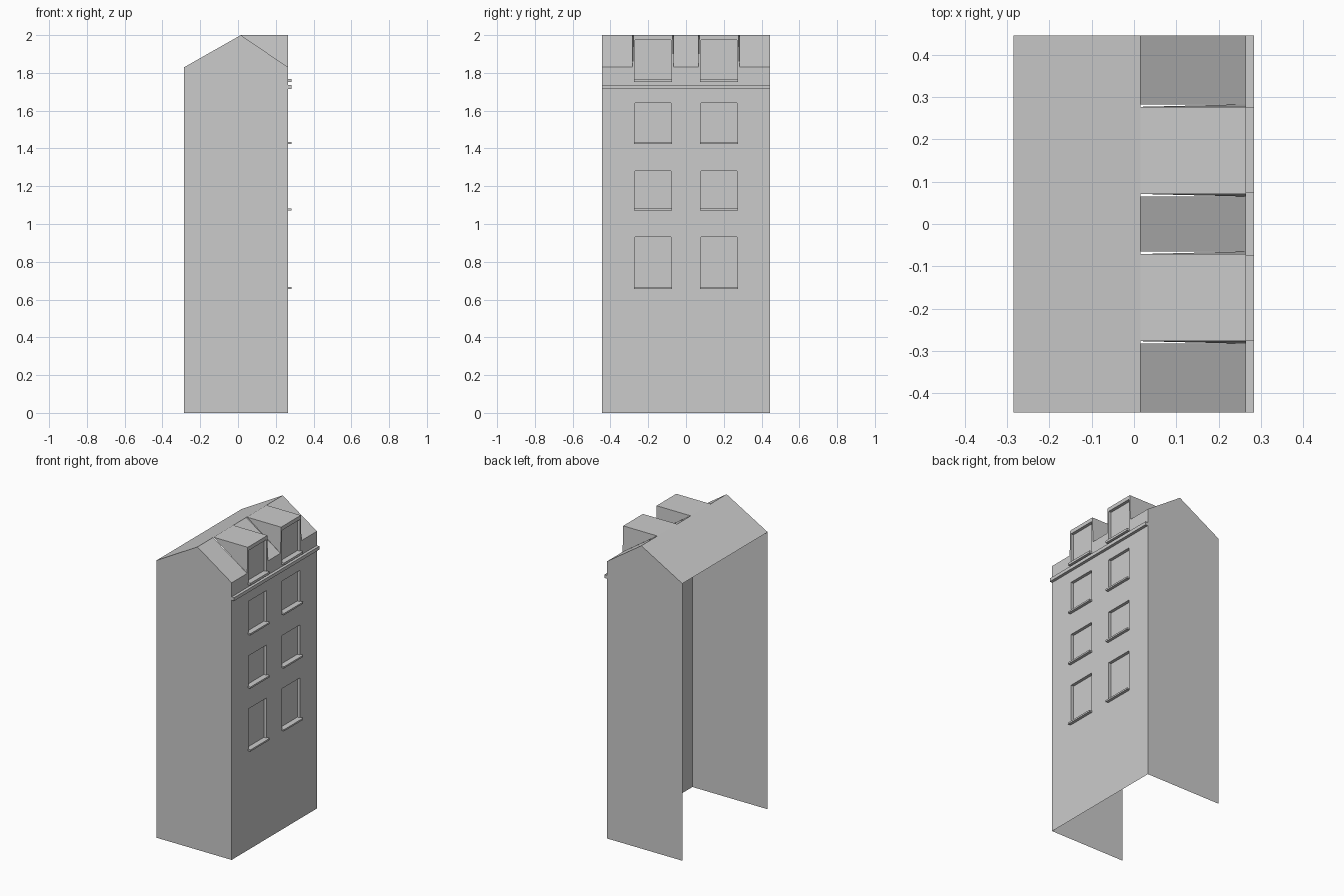
import bpy, bmesh

if "Cube" in bpy.data.objects:
    bpy.data.objects.remove(bpy.data.objects["Cube"])

# Overall dimensions
BACK, FRONT, RIDGE_X, HALF = -0.285, 0.265, 0.015, 0.445
EAVES, RIDGE = 1.83, 2.0
W0, W1 = 0.08, 0.27            # window span in |y|
D0, D1 = 0.065, 0.283          # dormer span in |y|
TAPER = 0.006                  # dormer cheeks lean in towards the top
RECESS, PROJ = 0.02, 0.284
WINDOWS = [(0.665, 0.93), (1.08, 1.28), (1.432, 1.64), (1.765, 1.975)]


def mesh_object(name, faces):
    """Make an object from a list of polygons, welding shared corners."""
    bm = bmesh.new()
    for pts in faces:
        bm.faces.new([bm.verts.new(p) for p in pts])
    bmesh.ops.remove_doubles(bm, verts=bm.verts, dist=1e-5)
    bmesh.ops.recalc_face_normals(bm, faces=bm.faces)
    me = bpy.data.meshes.new(name)
    bm.to_mesh(me)
    bm.free()
    ob = bpy.data.objects.new(name, me)
    bpy.context.collection.objects.link(ob)
    return ob


def box(name, y0, y1, z0, z1):
    """Moulding projecting from the front wall."""
    bpy.ops.mesh.primitive_cube_add(
        size=1, location=((FRONT + PROJ) / 2, (y0 + y1) / 2, (z0 + z1) / 2))
    ob = bpy.context.object
    ob.name = name
    ob.scale = (PROJ - FRONT, y1 - y0, z1 - z0)


def lean(y, z):
    """Shift dormer edges inwards above the eaves."""
    t = TAPER * max(0, z - EAVES) / (RIDGE - EAVES)
    shift = t if abs(abs(y) - D0) < 1e-6 else -t if abs(abs(y) - D1) < 1e-6 else 0
    return y + shift * (1 if y > 0 else -1)


# Gabled side walls (back and underside stay open)
gable = [(BACK, 0), (FRONT, 0), (FRONT, EAVES), (RIDGE_X, RIDGE), (BACK, EAVES)]
for name, s in (("left_side_wall", -1), ("right_side_wall", 1)):
    wall = mesh_object(name, [[(x, s * HALF, z) for x, z in gable][::s * -1]])

# Front wall grid with window openings, rising into the dormer fronts
ys = sorted(s * v for s in (-1, 1) for v in (D0, W0, W1, D1, HALF))
zs = sorted({0, EAVES, RIDGE} | {z for w in WINDOWS for z in w})
faces = []
for y0, y1 in zip(ys, ys[1:]):
    for z0, z1 in zip(zs, zs[1:]):
        ym, zm = abs(y0 + y1) / 2, (z0 + z1) / 2
        in_window = W0 < ym < W1 and any(a < zm < b for a, b in WINDOWS)
        above_eaves = zm > EAVES and not D0 < ym < D1
        if not in_window and not above_eaves:
            faces.append([(FRONT, lean(y, z), z) for y, z in
                          ((y0, z0), (y1, z0), (y1, z1), (y0, z1))])
front = mesh_object("front_wall", faces)

# Roof: back slope, front slope strips between the dormers
faces = [[(BACK, HALF, EAVES), (BACK, -HALF, EAVES),
          (RIDGE_X, -HALF, RIDGE), (RIDGE_X, HALF, RIDGE)]]
for y0, y1 in ((-HALF, -D1), (-D0, D0), (D1, HALF)):
    faces.append([(FRONT, y0, EAVES), (FRONT, y1, EAVES),
                  (RIDGE_X, y1, RIDGE), (RIDGE_X, y0, RIDGE)])
mesh_object("roof", faces)

# Dormers, recessed windows and sills, mirrored about y = 0
for s, side in ((-1, "left"), (1, "right")):
    a, b = lean(s * D0, RIDGE), lean(s * D1, RIDGE)
    faces = [[(RIDGE_X, a, RIDGE), (FRONT, a, RIDGE),
              (FRONT, b, RIDGE), (RIDGE_X, b, RIDGE)][::s]]
    for base, top in ((s * D0, a), (s * D1, b)):
        faces.append([(FRONT, base, EAVES), (FRONT, top, RIDGE), (RIDGE_X, top, RIDGE)])
    mesh_object(side + "_dormer", faces)

    for i, (z0, z1) in enumerate(WINDOWS):
        rim = sorted([s * W0, s * W1])
        ring = [(rim[0], z0), (rim[1], z0), (rim[1], z1), (rim[0], z1)]
        inner = FRONT - RECESS
        faces = [[(inner, y, z) for y, z in ring]]
        for p, q in zip(ring, ring[1:] + ring[:1]):
            faces.append([(FRONT, *p), (FRONT, *q), (inner, *q), (inner, *p)])
        win = mesh_object(f"{side}_window_{i + 1}", faces)
        # normals should face the street
        if win.data.polygons[0].normal.x < 0:
            win.data.flip_normals()
        drop = 0.013 if i == 3 else 0.009
        box(f"{side}_sill_{i + 1}", rim[0] - 0.005, rim[1] + 0.005, z0 - drop, z0 + 0.002)

# Cornice below the eaves
box("cornice", -HALF, HALF, 1.715, 1.737)

# Make single-sheet walls and roofs face outwards
for name in ("front_wall", "roof", "left_side_wall", "right_side_wall"):
    me = bpy.data.objects[name].data
    n = me.polygons[0].normal
    outward = {"front_wall": n.x, "roof": n.z,
               "left_side_wall": -n.y, "right_side_wall": n.y}[name]
    if outward < 0:
        me.flip_normals()
for side in ("left", "right"):
    me = bpy.data.objects[side + "_dormer"].data
    if me.polygons[0].normal.z < 0:
        me.flip_normals()
